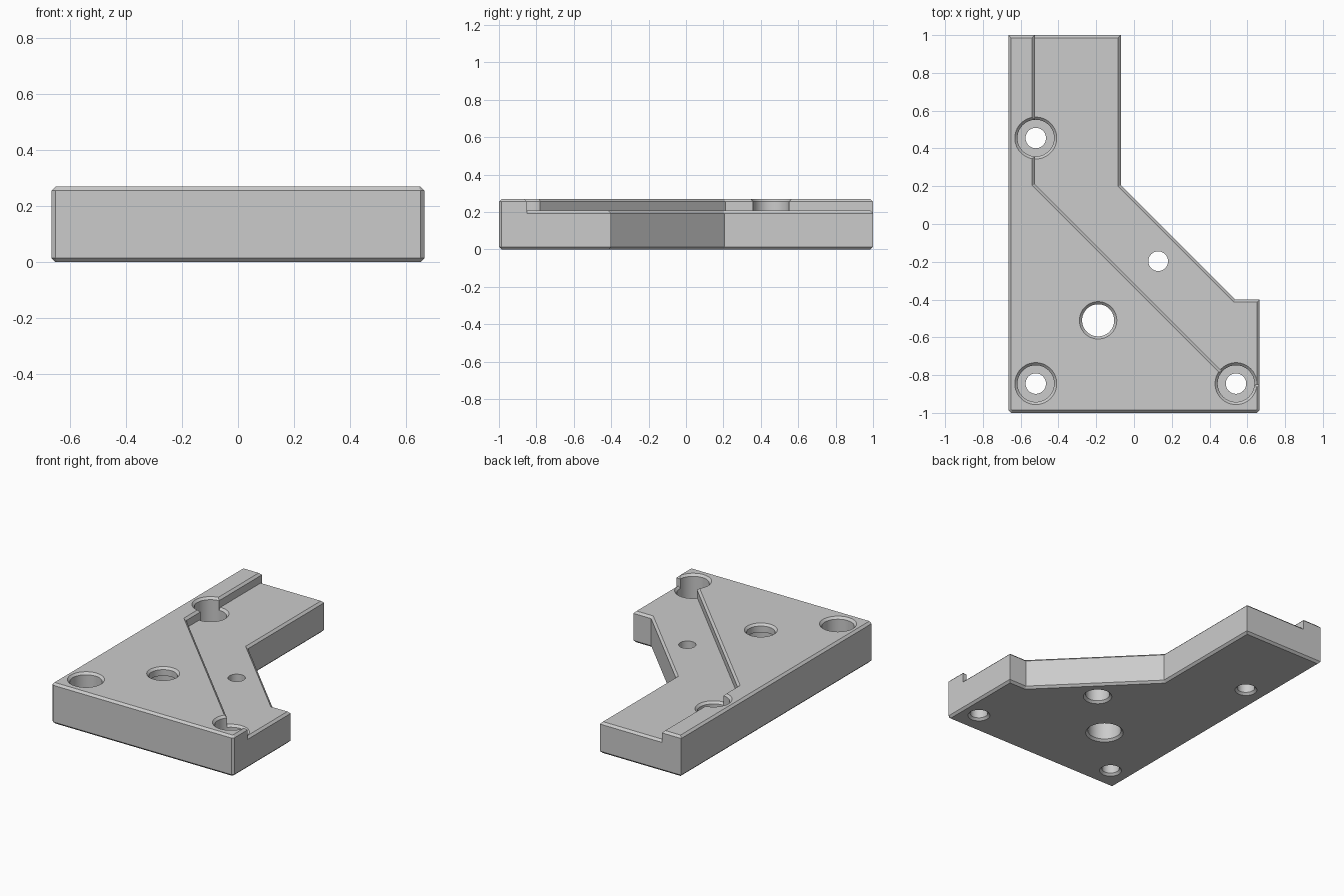
import bpy
import bmesh
from math import cos, sin, tau

old = bpy.data.objects.get("Cube")
if old:
    bpy.data.objects.remove(old, do_unlink=True)

TOP, LEDGE, CH = 0.27, 0.207, 0.014
BORE, SCREW = 0.097, 0.054

grey = bpy.data.materials.new("machined_grey")
grey.use_nodes = True
grey.diffuse_color = (0.6, 0.6, 0.6, 1)
grey.node_tree.nodes["Principled BSDF"].inputs["Base Color"].default_value = (0.6, 0.6, 0.6, 1)


def make_object(name, bm):
    bmesh.ops.recalc_face_normals(bm, faces=bm.faces)
    mesh = bpy.data.meshes.new(name)
    bm.to_mesh(mesh)
    bm.free()
    mesh.materials.append(grey)
    obj = bpy.data.objects.new(name, mesh)
    bpy.context.collection.objects.link(obj)
    return obj


def slab(name, outline, z0, z1, bevel_bottom):
    """Extruded outline with chamfered rims."""
    bm = bmesh.new()
    base = bm.faces.new([bm.verts.new((x, y, z0)) for x, y in outline])
    ext = bmesh.ops.extrude_face_region(bm, geom=[base], use_keep_orig=True)["geom"]
    for v in ext:
        if isinstance(v, bmesh.types.BMVert):
            v.co.z = z1
    bmesh.ops.recalc_face_normals(bm, faces=bm.faces)
    levels = [z1, z0] if bevel_bottom else [z1]
    rims = [e for e in bm.edges
            if any(all(abs(v.co.z - z) < 1e-5 for v in e.verts) for z in levels)]
    bmesh.ops.bevel(bm, geom=rims, offset=CH, segments=1, affect='EDGES')
    return make_object(name, bm)


def lathe(name, centre, profile, sides=64):
    """Closed solid of revolution from (radius, z) pairs."""
    bm = bmesh.new()
    rings = [[bm.verts.new((centre[0] + r * cos(tau * i / sides),
                            centre[1] + r * sin(tau * i / sides), z))
              for i in range(sides)] for r, z in profile]
    for a, b in zip(rings, rings[1:]):
        for i in range(sides):
            j = (i + 1) % sides
            bm.faces.new((a[i], a[j], b[j], b[i]))
    bm.faces.new(rings[0])
    bm.faces.new(rings[-1])
    return make_object(name, bm)


def boolean(target, tool, operation):
    tool.hide_render = True
    mod = target.modifiers.new(operation.lower(), 'BOOLEAN')
    mod.operation = operation
    mod.solver = 'EXACT'
    mod.object = tool
    bpy.context.view_layer.objects.active = target
    bpy.ops.object.modifier_apply(modifier=mod.name)
    bpy.data.objects.remove(tool, do_unlink=True)


# Lower plate, full outline up to the ledge
front = [(-0.665, -1 + CH), (-0.665 + CH, -1), (0.665 - CH, -1), (0.665, -1 + CH)]
plate = slab("bracket_plate", front + [
    (0.665, -0.4), (0.535, -0.4), (-0.07, 0.205), (-0.07, 1), (-0.665, 1)],
    0, LEDGE, True)

# Chamfers of the two counterbores where they open on the ledge
bores = [(-0.52, 0.455), (0.54, -0.845), (-0.52, -0.845)]
for c in bores[:2]:
    r = BORE + CH
    boolean(plate, lathe("ledge_chamfer", c, [
        (r - 0.03, LEDGE - 0.03), (r + 0.005, LEDGE + 0.005)]), 'DIFFERENCE')

# Raised corner with its diagonal shoulder
raised = slab("raised_corner", front + [
    (0.665, -0.85), (0.535, -0.85), (-0.525, 0.21), (-0.525, 1), (-0.665, 1)],
    0.1, TOP, False)
boolean(plate, raised, 'UNION')


def bottom_flare(r):
    """Profile start: chamfered mouth on the underside."""
    return [(r + CH + 0.01, -0.01), (r, CH)]


def top_flare(r):
    """Profile end: chamfered mouth on the top face."""
    return [(r, TOP - CH), (r + CH + 0.01, TOP + 0.01)]


# Counterbored screw holes
for c in bores:
    boolean(plate, lathe("screw_cutter", c, bottom_flare(SCREW)
            + [(SCREW, 0.08), (BORE, 0.08)] + top_flare(BORE)), 'DIFFERENCE')

# Large hole, wider below its lip
boolean(plate, lathe("large_hole_cutter", (-0.19, -0.51), bottom_flare(0.102)
        + [(0.102, 0.215), (0.085, 0.215)] + top_flare(0.085)), 'DIFFERENCE')

# Small hole on the ledge, counterbored from the underside
boolean(plate, lathe("small_hole_cutter", (0.128, -0.197), bottom_flare(0.074)
        + [(0.074, 0.13), (0.052, 0.13), (0.052, TOP)]), 'DIFFERENCE')

bpy.ops.object.select_all(action='DESELECT')
plate.select_set(True)
bpy.context.view_layer.objects.active = plate
bpy.ops.object.shade_smooth_by_angle()
